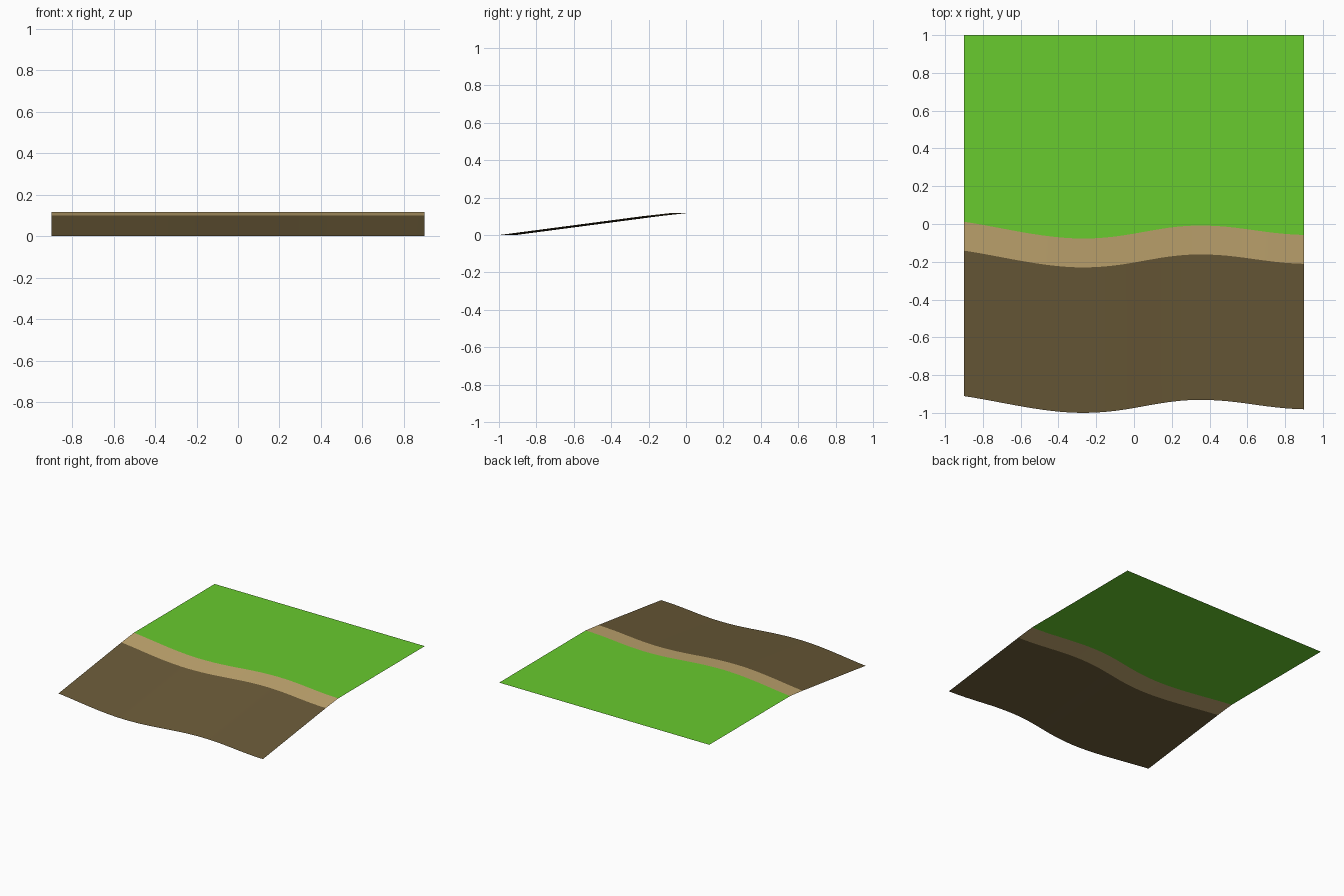
import bpy
from mathutils import Vector
from mathutils.geometry import interpolate_bezier

if "Cube" in bpy.data.objects:
    bpy.data.objects.remove(bpy.data.objects["Cube"])

TOP_Z = 0.118

# Wavy shoreline: knot, right handle, left handle, knot for each span
spans = [
    ((-0.9, 0.012), (-0.7, -0.018), (-0.48, -0.077), (-0.27, -0.077)),
    ((-0.27, -0.077), (-0.02, -0.077), (0.12, -0.008), (0.35, -0.008)),
    ((0.35, -0.008), (0.56, -0.008), (0.68, -0.052), (0.9, -0.058)),
]
shore = []
for span in spans:
    pts = interpolate_bezier(*[Vector((x, y, 0)) for x, y in span], 13)
    shore += pts if not shore else pts[1:]


def offset_line(dy, z):
    return [(p.x, p.y + dy, z) for p in shore]


def srgb(r, g, b):
    return [((c / 255 + 0.055) / 1.055) ** 2.4 for c in (r, g, b)] + [1.0]


def strip(name, near, far, color):
    """Sheet bridging two matching lines, facing up."""
    n = len(near)
    faces = [(i, i + 1, n + i + 1, n + i) for i in range(n - 1)]
    mesh = bpy.data.meshes.new(name)
    mesh.from_pydata(near + far, [], faces)
    mesh.shade_smooth()
    mat = bpy.data.materials.new(name)
    mat.diffuse_color = color
    mat.use_nodes = True
    mat.node_tree.nodes["Principled BSDF"].inputs["Base Color"].default_value = mat.diffuse_color
    mesh.materials.append(mat)
    obj = bpy.data.objects.new(name, mesh)
    bpy.context.collection.objects.link(obj)


waterline = offset_line(-0.923, 0.0)
sand_edge = offset_line(-0.153, 0.101)
grass_edge = offset_line(0.0, TOP_Z)
back_edge = [(p.x, 1.0, TOP_Z) for p in shore]

# Sloping earth bank, sandy rim and flat grass
strip("earth_bank", waterline, sand_edge, srgb(106, 90, 56))
strip("sand_rim", sand_edge, grass_edge, srgb(194, 167, 112))
strip("grass", grass_edge, back_edge, srgb(104, 203, 46))
